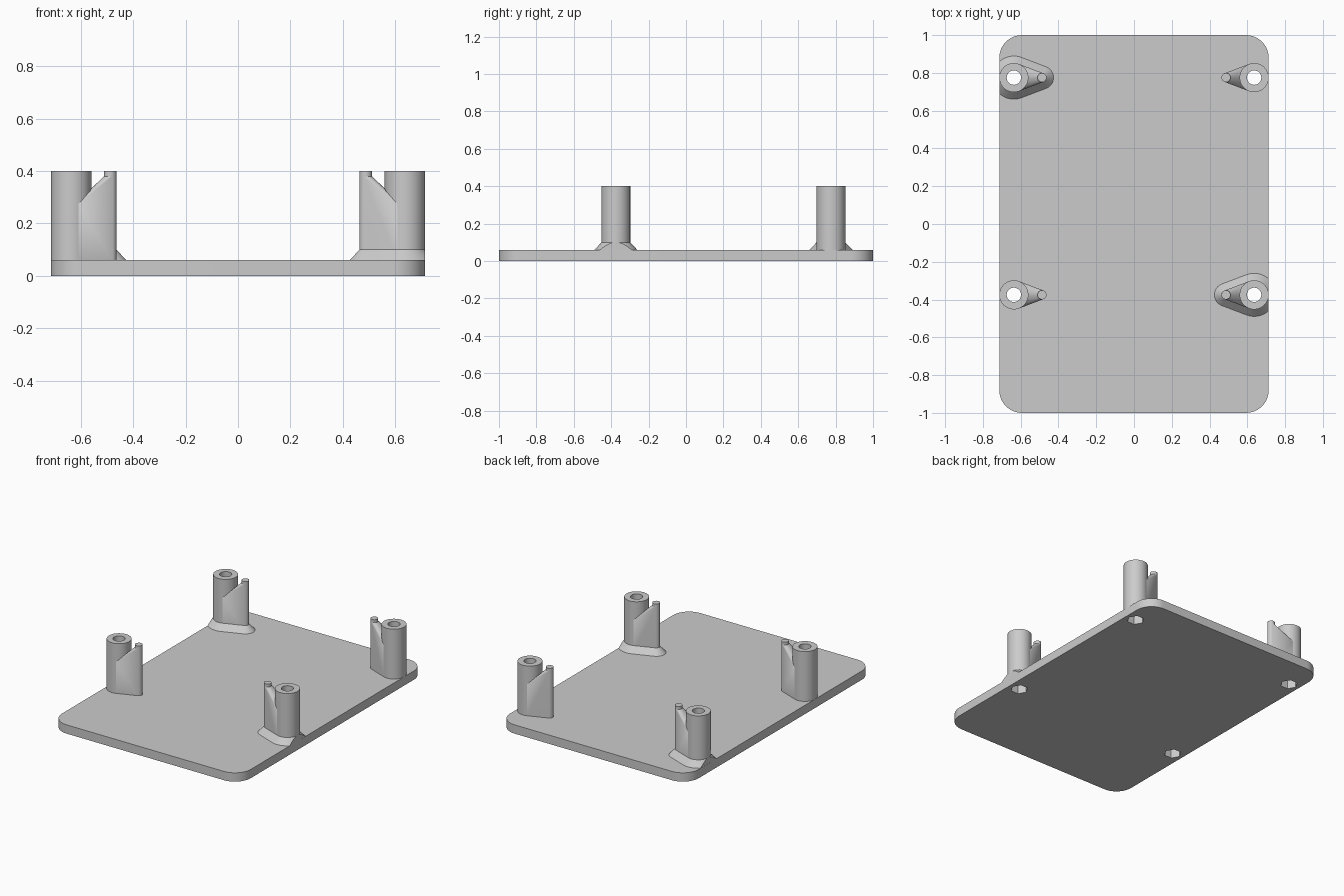
import bpy, bmesh, math
from mathutils import Vector

if "Cube" in bpy.data.objects:
    bpy.data.objects.remove(bpy.data.objects["Cube"])

HALF_X, THICK, CORNER = 0.713, 0.06, 0.12
POST_X, POST_R, PIN_X, PIN_R = 0.636, 0.077, 0.487, 0.024
HEIGHT, WEB_TOP = 0.40, 0.38
SITES = [(sx, y) for sx in (-1, 1) for y in (0.775, -0.375)]

grey = bpy.data.materials.new("plain_grey")
grey.diffuse_color = (0.6, 0.6, 0.6, 1)
grey.use_nodes = True
grey.node_tree.nodes["Principled BSDF"].inputs["Base Color"].default_value = grey.diffuse_color


def finish(name, bm):
    bmesh.ops.recalc_face_normals(bm, faces=bm.faces[:])
    me = bpy.data.meshes.new(name)
    bm.to_mesh(me)
    bm.free()
    me.materials.append(grey)
    ob = bpy.data.objects.new(name, me)
    bpy.context.collection.objects.link(ob)
    return ob


def ring(x, y, z, r, n=48):
    return [Vector((x + r * math.cos(2 * math.pi * i / n),
                    y + r * math.sin(2 * math.pi * i / n), z)) for i in range(n)]


def prism(bm, outline, z0, z1):
    low = [bm.verts.new((p.x, p.y, z0)) for p in outline]
    high = [bm.verts.new((p.x, p.y, z1)) for p in outline]
    bm.faces.new(low[::-1])
    bm.faces.new(high)
    for i in range(len(low)):
        j = (i + 1) % len(low)
        bm.faces.new((low[i], low[j], high[j], high[i]))


def hull(points):
    bm = bmesh.new()
    for p in points:
        bm.verts.new(p)
    res = bmesh.ops.convex_hull(bm, input=bm.verts[:])
    junk = {g for g in res["geom_interior"] + res["geom_unused"]
            if isinstance(g, bmesh.types.BMVert)}
    bmesh.ops.delete(bm, geom=list(junk), context='VERTS')
    bmesh.ops.dissolve_limit(bm, angle_limit=0.005, verts=bm.verts[:], edges=bm.edges[:])
    return bm


parts = []

# Base plate with rounded corners
outline = []
for k, (sx, sy) in enumerate([(1, 1), (-1, 1), (-1, -1), (1, -1)]):
    for i in range(13):
        a = math.pi / 2 * (k + i / 12)
        outline.append(Vector((sx * (HALF_X - CORNER) + CORNER * math.cos(a),
                               sy * (1 - CORNER) + CORNER * math.sin(a), 0)))
bm = bmesh.new()
prism(bm, outline, 0, THICK)
parts.append(finish("base_plate", bm))

# Sine and cosine of the tangent between post and pin circles
t = (POST_R - PIN_R) / (POST_X - PIN_X)
c = math.sqrt(1 - t * t)

for sx, y in SITES:
    # Round post
    bm = bmesh.new()
    prism(bm, ring(sx * POST_X, y, 0, POST_R), THICK - 0.005, HEIGHT)
    parts.append(finish("post", bm))

    # Tapered web with a notch sloping down towards the post
    pts = ring(sx * PIN_X, y, THICK - 0.004, PIN_R, 32) + ring(sx * PIN_X, y, WEB_TOP, PIN_R, 32)
    for side in (-1, 1):
        for z in (THICK - 0.004, 0.275):
            pts.append(Vector((sx * (POST_X - POST_R * t), y + side * POST_R * c, z)))
    pts.append(Vector((sx * 0.575, y, 0.318)))
    parts.append(finish("web", hull(pts)))

    # Locating pin
    bm = bmesh.new()
    prism(bm, ring(sx * PIN_X, y, 0, PIN_R, 32), WEB_TOP - 0.004, HEIGHT)
    parts.append(finish("pin", bm))

    # Sloped foot on two diagonal posts, trimmed at the plate edge
    if sx * y < 0:
        flare = 0.04
        pts = []
        for x, r in ((POST_X, POST_R), (PIN_X, PIN_R)):
            pts += ring(sx * x, y, THICK - 0.003, r + flare)
            pts += ring(sx * x, y, THICK + flare, r)
        bm = hull(pts)
        bmesh.ops.bisect_plane(bm, geom=bm.verts[:] + bm.edges[:] + bm.faces[:],
                               plane_co=(sx * (HALF_X - 0.0005), 0, 0),
                               plane_no=(sx, 0, 0), clear_outer=True)
        bmesh.ops.holes_fill(bm, edges=[e for e in bm.edges if e.is_boundary], sides=0)
        parts.append(finish("foot", bm))

# Screw holes and hexagonal nut pockets
cutters = []
for name, r, n, top in (("screw_hole", 0.038, 32, 0.5), ("nut_pocket", 0.055, 6, 0.12)):
    bm = bmesh.new()
    for sx, y in SITES:
        prism(bm, ring(sx * POST_X, y, 0, r, n), -0.1, top)
    ob = finish(name + "_cutter", bm)
    ob.hide_render = True
    cutters.append(ob)

for ob in parts:
    if ob.name.startswith("pin"):
        continue
    for cutter in cutters:
        mod = ob.modifiers.new("cut", 'BOOLEAN')
        mod.operation = 'DIFFERENCE'
        mod.solver = 'EXACT'
        mod.object = cutter
        bpy.context.view_layer.objects.active = ob
        bpy.ops.object.modifier_apply(modifier=mod.name)
for cutter in cutters:
    bpy.data.objects.remove(cutter)

# Smooth round walls, keep edges sharp
bpy.ops.object.select_all(action='DESELECT')
for ob in parts:
    ob.select_set(True)
bpy.context.view_layer.objects.active = parts[0]
bpy.ops.object.shade_smooth_by_angle(angle=math.radians(25))
